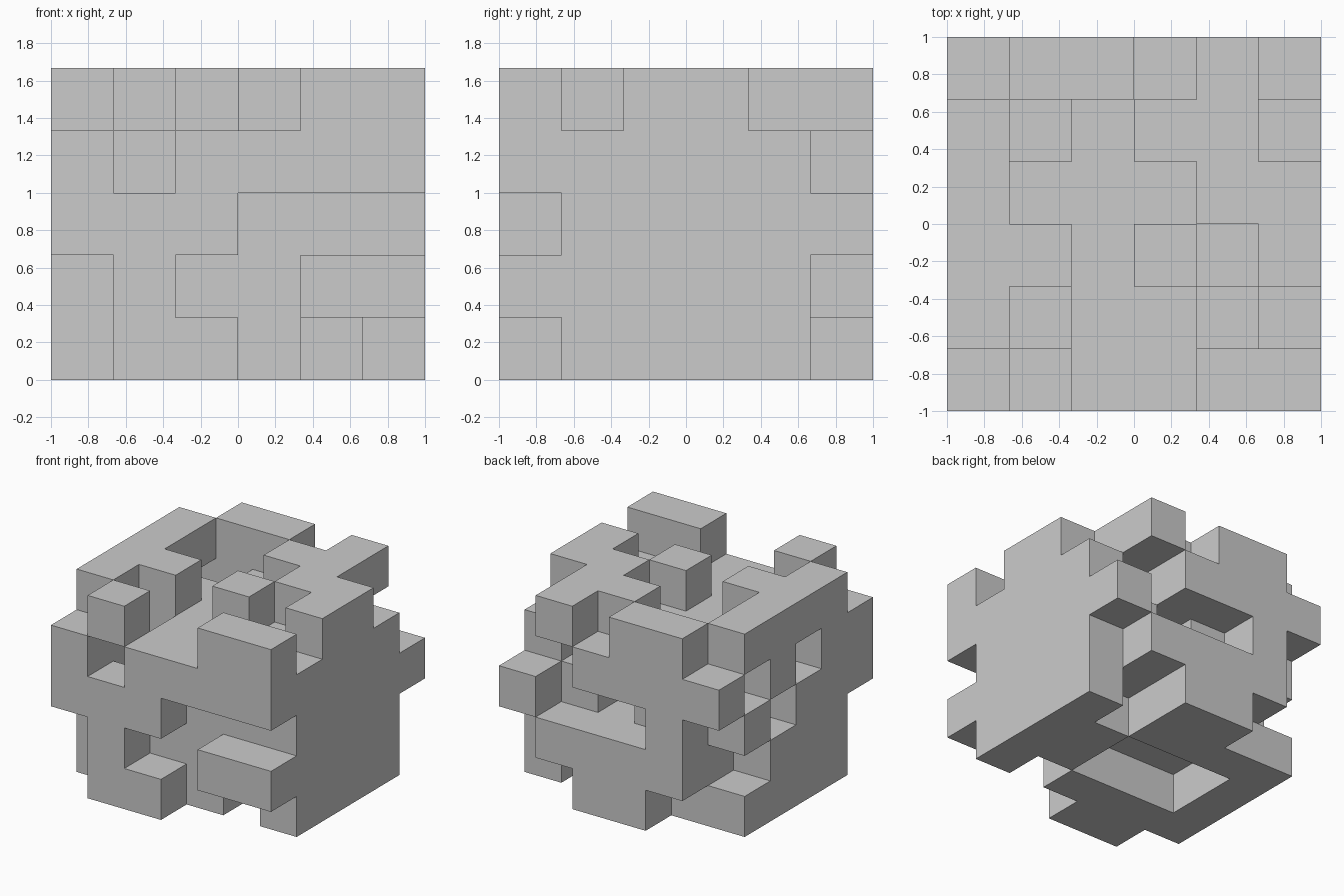
import bpy, bmesh
from mathutils import Vector

if "Cube" in bpy.data.objects:
    bpy.data.objects.remove(bpy.data.objects["Cube"])

CELL = 1 / 3
# One block of rows per level, bottom to top; rows run front to back, columns left to right
LEVELS = [
    (".XX...", "XXXX.X", "X...XX", "X...XX", "XXXX.X", "..XX.."),
    (".X..XX", "XXXXXX", "XXXXXX", "XXXXXX", ".XXXXX", ".XXXX."),
    ("XXX...", "X.XXXX", "XXXXXX", ".XXXXX", "XXX.XX", ".X...X"),
    ("X.XXXX", "X.XX.X", ".XXXXX", "XXXXXX", "..XX.X", "XXXX.."),
    (".X..XX", "X.....", "XX.X.X", "X...XX", "X..XX.", ".XX.X."),
]
filled = {(x, y, z)
          for z, level in enumerate(LEVELS)
          for y, row in enumerate(level)
          for x, c in enumerate(row) if c == "X"}

bm = bmesh.new()
corners = {}


def corner(p):
    # Shared vertex at a lattice point
    key = tuple(round(v) for v in p)
    if key not in corners:
        corners[key] = bm.verts.new(((key[0] - 3) * CELL, (key[1] - 3) * CELL, key[2] * CELL))
    return corners[key]


# Skin every cell side that borders an empty cell
for cell in sorted(filled):
    for axis in range(3):
        for sign in (-1, 1):
            n = Vector((0, 0, 0))
            n[axis] = sign
            if tuple(int(c + d) for c, d in zip(cell, n)) in filled:
                continue
            u = Vector((0, 0, 0))
            u[(axis + 1) % 3] = 1
            v = n.cross(u)
            mid = Vector(cell) + Vector((0.5, 0.5, 0.5)) + n / 2
            bm.faces.new([corner(mid + (u * a + v * b) / 2)
                          for a, b in ((-1, -1), (1, -1), (1, 1), (-1, 1))])

mesh = bpy.data.meshes.new("interlocking_block")
bm.to_mesh(mesh)
bm.free()
block = bpy.data.objects.new("interlocking_block", mesh)
bpy.context.collection.objects.link(block)
